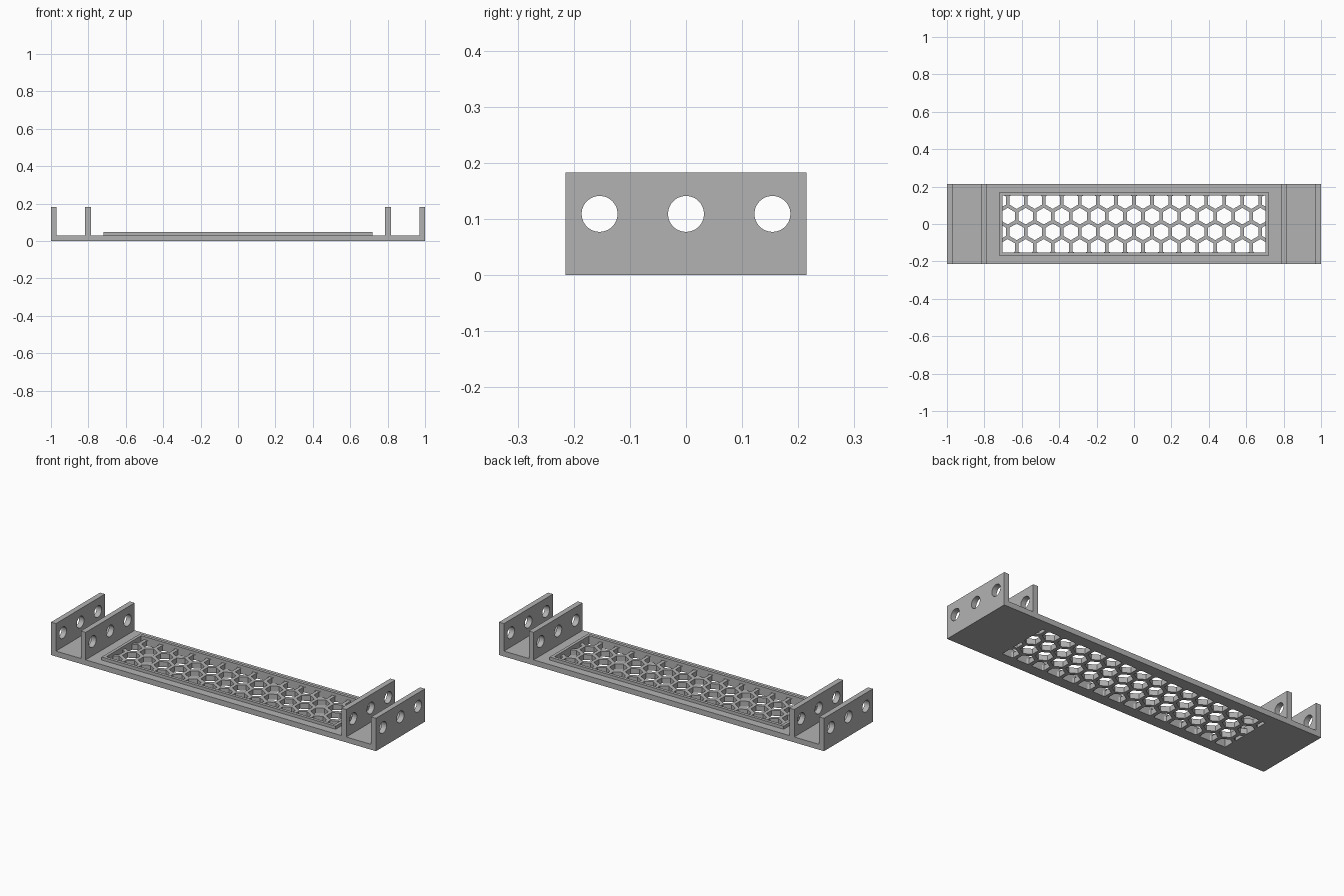
import bpy, bmesh, math
from mathutils import Matrix, Vector

if "Cube" in bpy.data.objects:
    bpy.data.objects.remove(bpy.data.objects["Cube"])

grey = bpy.data.materials.new("plain_grey")
grey.use_nodes = True
grey.diffuse_color = (0.45, 0.45, 0.45, 1)
grey.node_tree.nodes["Principled BSDF"].inputs["Base Color"].default_value = (0.45, 0.45, 0.45, 1)


def finish(name, bm):
    mesh = bpy.data.meshes.new(name)
    bm.to_mesh(mesh)
    bm.free()
    mesh.materials.append(grey)
    ob = bpy.data.objects.new(name, mesh)
    bpy.context.collection.objects.link(ob)
    return ob


def box(name, x, y, z):
    bm = bmesh.new()
    centre = Vector([sum(r) / 2 for r in (x, y, z)])
    size = [r[1] - r[0] for r in (x, y, z)]
    bmesh.ops.create_cube(bm, size=1, matrix=Matrix.Translation(centre) @ Matrix.Diagonal((*size, 1)))
    return finish(name, bm)


def prisms(name, centres, sides, radius, depth, turn):
    bm = bmesh.new()
    for c in centres:
        bmesh.ops.create_cone(bm, cap_ends=True, segments=sides, radius1=radius, radius2=radius,
                              depth=depth, matrix=Matrix.Translation(c) @ turn)
    return finish(name, bm)


def cut(ob, cutter):
    cutter.hide_render = True
    mod = ob.modifiers.new("cut", "BOOLEAN")
    mod.operation, mod.solver, mod.object = "DIFFERENCE", "EXACT", cutter
    bpy.context.view_layer.update()
    mesh = bpy.data.meshes.new_from_object(ob.evaluated_get(bpy.context.evaluated_depsgraph_get()))
    ob.modifiers.clear()
    ob.data = mesh
    bpy.data.objects.remove(cutter)


HALF_Y, FLOOR, TOP = 0.215, 0.03, 0.183
WIN_X, WIN_Y = 0.703, 0.153

# Base plate and raised rim, both open in the middle
base = box("base_plate", (-1, 1), (-HALF_Y, HALF_Y), (0, FLOOR))
rim = box("raised_rim", (-0.72, 0.72), (-0.17, 0.17), (FLOOR, 0.047))
for part in (base, rim):
    cut(part, box("window_cutter", (-WIN_X, WIN_X), (-WIN_Y, WIN_Y), (-1, 1)))

# Honeycomb panel filling the opening
PITCH = 0.0965
ROW = PITCH * math.sqrt(3) / 2
panel = box("honeycomb_panel", (-WIN_X, WIN_X), (-WIN_Y, WIN_Y), (0, FLOOR))
cells = [Vector(((col + row % 2 / 2) * PITCH, (row - 1.5) * ROW, FLOOR / 2))
         for row in range(4) for col in range(-8, 9)]
cut(panel, prisms("hexagon_cutter", cells, 6, 0.0445, 0.2, Matrix.Identity(4)))

# Two upright drilled plates at each end
turn = Matrix.Rotation(math.pi / 2, 4, "Y")
for side, sign in (("left", 1), ("right", -1)):
    for place, x in (("outer", 0.985), ("inner", 0.802)):
        plate = box(f"{side}_{place}_upright", (sign * x - 0.015, sign * x + 0.015),
                    (-HALF_Y, HALF_Y), (FLOOR, TOP))
        holes = [Vector((sign * x, y, 0.109)) for y in (-0.154, 0, 0.154)]
        cut(plate, prisms("hole_cutter", holes, 48, 0.032, 0.1, turn))
        bpy.ops.object.select_all(action="DESELECT")
        plate.select_set(True)
        bpy.context.view_layer.objects.active = plate
        bpy.ops.object.shade_smooth_by_angle(angle=math.radians(30))
